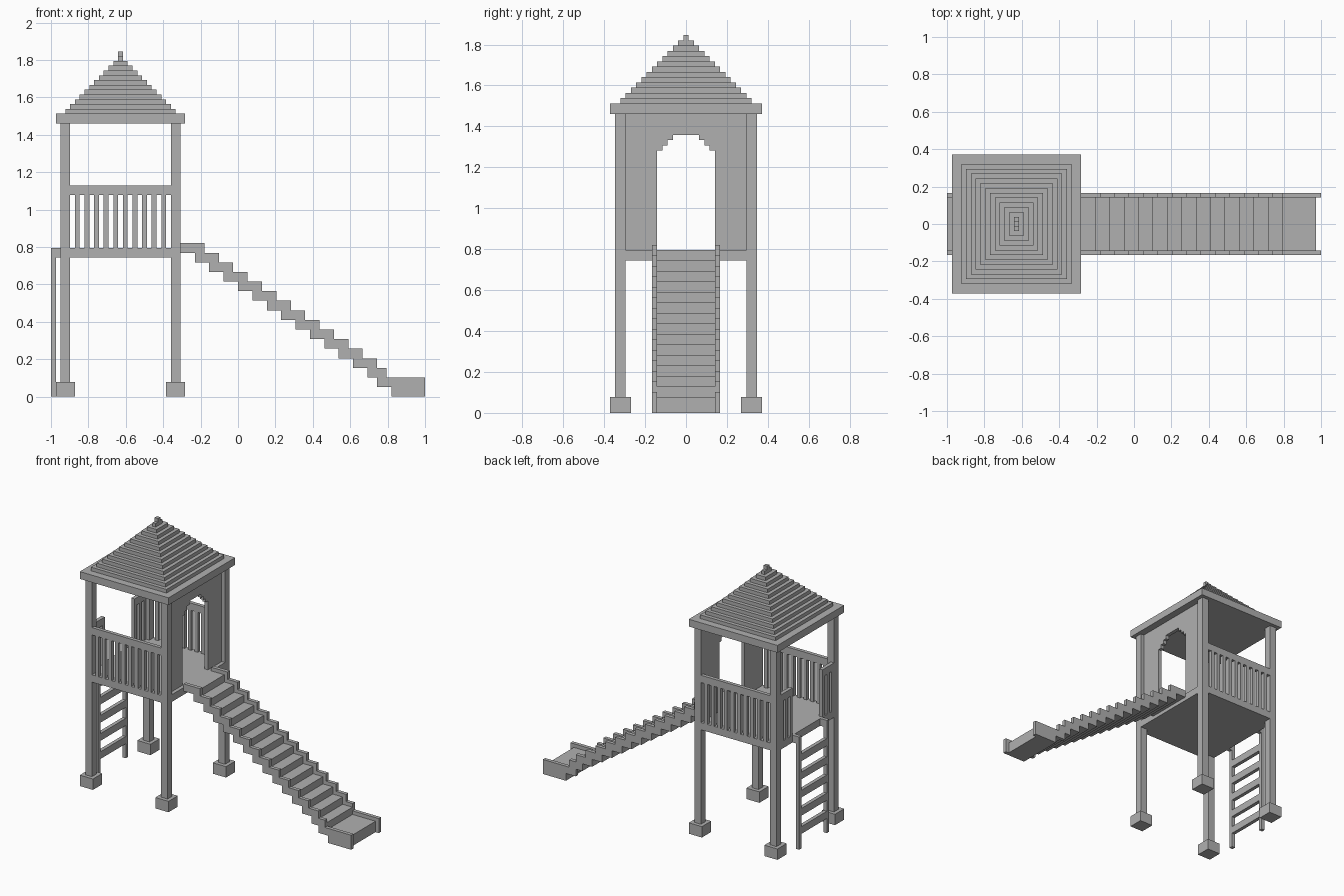
import bpy
import bmesh
from mathutils import Matrix, Vector

if "Cube" in bpy.data.objects:
    bpy.data.objects.remove(bpy.data.objects["Cube"], do_unlink=True)

# The tower sits on a block grid: U is one block, MID the centre of the plan
U = 2 / 78
MID = Vector((39, 14.5, 0))
WIDTH = 29

grey = bpy.data.materials.new("plain_grey")
grey.use_nodes = True
colour = (0.434, 0.434, 0.434, 1)
grey.diffuse_color = colour
grey.node_tree.nodes["Principled BSDF"].inputs["Base Color"].default_value = colour


def build(name, boxes):
    """Make one object from boxes given as (x0, x1, y0, y1, z0, z1) in blocks."""
    bm = bmesh.new()
    for x0, x1, y0, y1, z0, z1 in boxes:
        centre = (Vector((x0 + x1, y0 + y1, z0 + z1)) / 2 - MID) * U
        size = Vector((x1 - x0, y1 - y0, z1 - z0)) * U
        place = Matrix.Translation(centre) @ Matrix.Diagonal(size).to_4x4()
        bmesh.ops.create_cube(bm, size=1, matrix=place)
    mesh = bpy.data.meshes.new(name)
    bm.to_mesh(mesh)
    bm.free()
    mesh.materials.append(grey)
    bpy.context.collection.objects.link(bpy.data.objects.new(name, mesh))


def both(boxes):
    """Add the copies mirrored from front to back."""
    return boxes + [(a, b, WIDTH - d, WIDTH - c, e, f) for a, b, c, d, e, f in boxes]


# Corner posts and their footings
build("corner_posts", both([(x, x + 2, 1, 3, 3, 57) for x in (2, 25)]))
build("post_footings", both([(x, x + 4, 0, 4, 0, 3) for x in (1, 24)]))

# Platform floor, fitted between the posts
build("platform", [(2, 27, 3, 26, 29, 31)] + both([(4, 25, 1, 3, 29, 31)]))

# Long railings at front and back
rail = [(4, 25, 1, 2, 42, 44)]
rail += [(x, x + 1, 1, 2, 31, 42) for x in range(5, 25, 2)]
build("long_railings", both(rail))

# Short railings beside the ladder opening
short = [(2, 3, 3, 8, 42, 44)]
short += [(2, 3, y, y + 1, 31, 42) for y in range(3, 8, 2)]
build("short_railings", both(short))

# Wall with a stepped arch doorway
wall = [(25, 26, 3, 9, 31, 57)]
wall += [(25, 26, 9 + i, 10 + i, 50 + i, 57) for i in range(3)]
build("arch_wall", both(wall) + [(25, 26, 12, 17, 53, 57)])

# Roof slab, stepped pyramid and finial
build("roof_slab", [(1, 28, 0, WIDTH, 57, 59)])
tiers = [(3 + k, 26 - k, 2 + k, 27 - k, 59 + k, 60 + k) for k in range(12)]
build("roof_tiers", tiers)
build("roof_finial", [(14, 15, 14, 15, 71, 72)])

# Ladder with rungs, joined to the platform edge
build("ladder_rails", both([(0, 1, 8, 9, 0, 31), (1, 2, 8, 9, 29, 31)]))
build("ladder_rungs", [(0, 1, 9, 20, z, z + 2) for z in range(4, 25, 5)])

# Stepped slide: side rails, then treads with risers
sides = [(27 + 3 * k, 32 + 3 * k, 8, 9, 30 - 2 * k, 32 - 2 * k) for k in range(13)]
sides += [(66, 70, 8, 9, 4, 6), (68, 71, 8, 9, 2, 4), (71, 78, 8, 9, 0, 4)]
build("slide_side_rails", both(sides))

treads = []
for k in range(14):
    x, z = 27 + 3 * k, 31 - 2 * k
    treads.append((x, x + 3, 9, 20, z - 1, z))
    treads.append((x + 3, x + 4, 9, 20, z - 3, z))
build("slide_treads", treads)
build("slide_landing", [(70, 71, 9, 20, 2, 3), (71, 77, 9, 20, 0, 3)])
